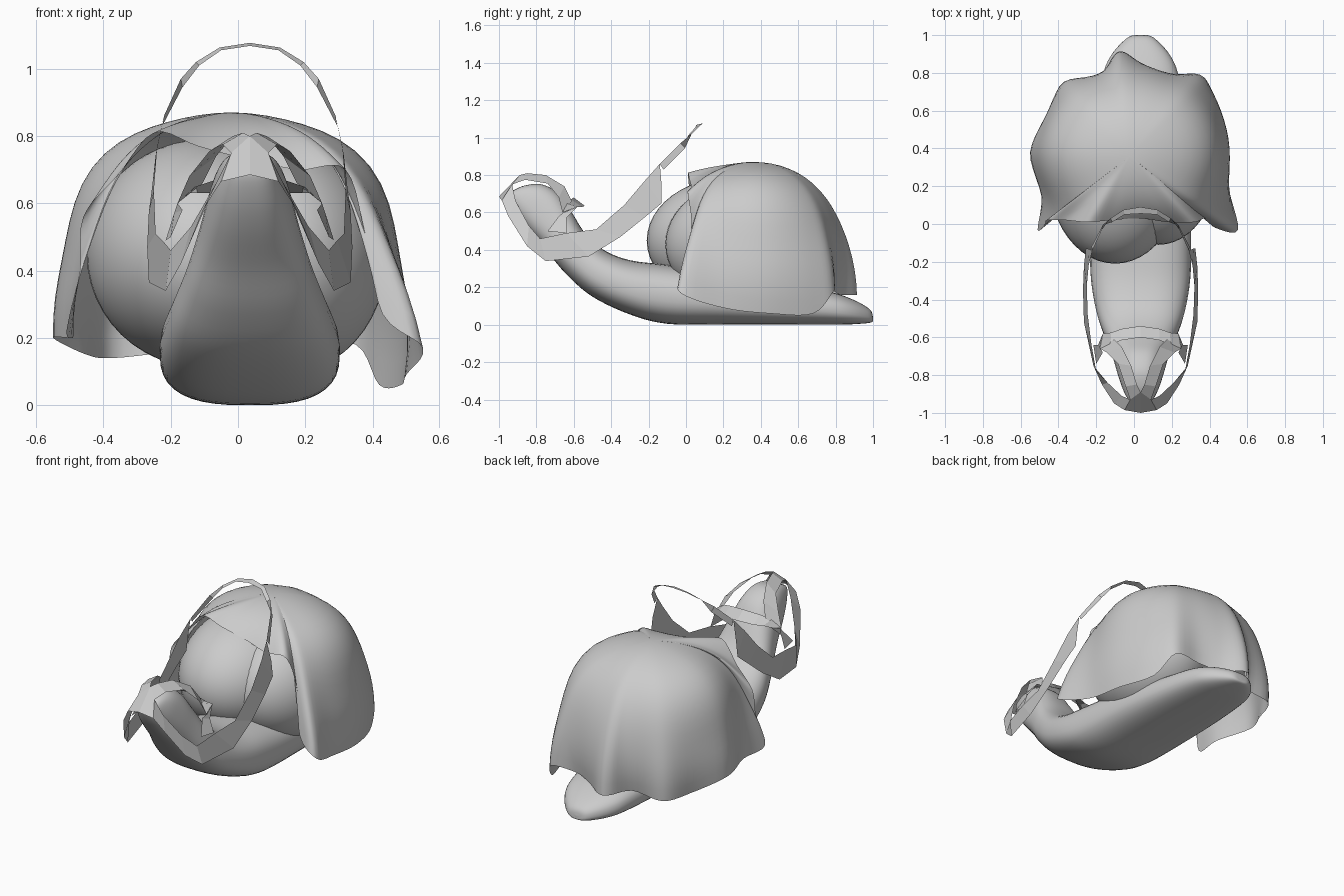
import bpy, math
from mathutils import Vector

if "Cube" in bpy.data.objects:
    bpy.data.objects.remove(bpy.data.objects["Cube"])

CX = 0.035  # symmetry plane of the body and bridle


def make(name, verts, faces, smooth=True, loc=(0, 0, 0)):
    me = bpy.data.meshes.new(name)
    me.from_pydata([tuple(v) for v in verts], [], faces)
    me.validate()
    ob = bpy.data.objects.new(name, me)
    bpy.context.collection.objects.link(ob)
    ob.location = loc
    if smooth:
        me.polygons.foreach_set("use_smooth", [True] * len(me.polygons))
    return ob


def catmull(rows, steps, closed=False):
    """Smooth interpolation through tuples of any length."""
    n, out = len(rows), []
    for i in range(n if closed else n - 1):
        idx = [i - 1, i, i + 1, i + 2]
        idx = [k % n if closed else min(max(k, 0), n - 1) for k in idx]
        a, b, c, d = (rows[k] for k in idx)
        for s in range(steps):
            t = s / steps
            out.append([0.5 * (2 * q + (r - p) * t + (2 * p - 5 * q + 4 * r - w) * t * t
                               + (3 * q - p - 3 * r + w) * t ** 3)
                        for p, q, r, w in zip(a, b, c, d)])
    if not closed:
        out.append(list(rows[-1]))
    return out


# Body: top y, top z, bottom y, bottom z, half width from tail to head
sections = [
    (1.0, .04, 1.0, .03, .01), (.98, .085, .99, .012, .07), (.88, .14, .9, .003, .158),
    (.75, .18, .78, 0, .205), (.5, .22, .5, 0, .24), (.2, .28, .2, 0, .262),
    (-.1, .32, -.1, .005, .268), (-.3, .345, -.3, .055, .262), (-.44, .40, -.5, .15, .232),
    (-.54, .49, -.64, .27, .19), (-.61, .60, -.75, .40, .152), (-.68, .70, -.86, .52, .122),
    (-.77, .75, -.925, .61, .095), (-.86, .745, -.96, .69, .06), (-.92, .72, -.93, .71, .01)]
SEG = 40
verts, faces = [], []
rings = catmull(sections, 5)
for ty, tz, by, bz, w in rings:
    for k in range(SEG):
        a = 2 * math.pi * k / SEG
        c, s = math.cos(a), math.sin(a)
        x = w * math.copysign(abs(c) ** .75, c) * (1 - .07 * max(s, 0))
        h = .5 + .5 * math.copysign(abs(s) ** .75, s)
        verts.append((CX + x, by + (ty - by) * h, max(0, bz + (tz - bz) * h)))
for i in range(len(rings) - 1):
    for k in range(SEG):
        m = (k + 1) % SEG
        faces.append((i * SEG + k, i * SEG + m, (i + 1) * SEG + m, (i + 1) * SEG + k))
faces.append(tuple(range(SEG))[::-1])
faces.append(tuple(range((len(rings) - 1) * SEG, len(rings) * SEG)))
make("body", verts, faces)

# Shell: large body whorl and a smaller neighbouring whorl
for name, loc, scale in (("shell_main_whorl", (-.1, .25, .45), (.35, .46, .34)),
                         ("shell_side_whorl", (.13, .31, .43), (.31, .42, .34))):
    bpy.ops.mesh.primitive_uv_sphere_add(segments=48, ring_count=24, location=loc)
    ob = bpy.context.object
    ob.name, ob.scale = name, scale
    bpy.ops.object.shade_smooth()

# Draped blanket: hem points, anticlockwise from the middle of the front edge
hem = [
    (.03, .03, .73), (.18, .01, .70), (.32, .01, .70), (.38, .03, .50), (.43, -.02, .27),
    (.55, -.03, .17), (.50, .2, .09), (.485, .45, .06), (.42, .68, .06), (.35, .79, .18),
    (.18, .79, .18), (.06, .83, .16), (-.05, .91, .16), (-.11, .89, .16), (-.18, .77, .16),
    (-.37, .75, .14), (-.45, .58, .15), (-.55, .38, .20), (-.49, .15, .20), (-.51, -.03, .22),
    (-.47, .0, .40), (-.46, .02, .56), (-.36, .02, .68), (-.25, .01, .81), (-.12, .02, .77)]
centre, rad = Vector((-.02, .36, .36)), Vector((.465, .455, .51))
hem = catmull(hem, 5, closed=True)
N, ROWS = len(hem), 18
verts, faces = [centre + Vector((0, 0, rad.z))], []
up = Vector((0, 0, 1))
for j in range(1, ROWS + 1):
    t = j / ROWS
    for p in hem:
        q = Vector(p) - centre
        q = Vector((q.x / rad.x, q.y / rad.y, q.z / rad.z))
        d = up.slerp(q.normalized(), t)
        r = 1 + (q.length - 1) * t ** 3
        pol = math.acos(max(-1, min(1, d.z)))
        r += (.03 + .14 * d.x ** 2) * math.sin(2 * pol) ** 2 * (1 - t ** 3) * (d.z > 0)
        verts.append(centre + Vector((d.x * rad.x, d.y * rad.y, d.z * rad.z)) * r)
for k in range(N):
    m = (k + 1) % N
    faces.append((0, 1 + k, 1 + m))
    for j in range(ROWS - 1):
        a = 1 + j * N
        faces.append((a + k, a + N + k, a + N + m, a + m))
make("blanket", verts, faces)


# Bridle: flat straps given by two edges, mirrored across the body
def strap(name, upper, lower):
    n = len(upper)
    ob = make(name, upper + lower,
              [(i, i + 1, n + i + 1, n + i) for i in range(n - 1)], False, (CX, 0, 0))
    mod = ob.modifiers.new("mirror", 'MIRROR')
    mod.use_clip = True


strap("nose_band",
      [(0, -.89, .80), (.055, -.93, .75), (.10, -.91, .66), (.175, -.84, .53), (.235, -.78, .46)],
      [(0, -1.0, .685), (.085, -.985, .665), (.14, -.95, .58), (.205, -.85, .42), (.25, -.75, .34)])
strap("rein_wide",
      [(.235, -.78, .46), (.26, -.64, .49), (.28, -.48, .51), (.285, -.33, .64),
       (.275, -.22, .77), (.255, -.14, .86)],
      [(.25, -.75, .34), (.30, -.52, .365), (.305, -.35, .47), (.30, -.22, .575),
       (.29, -.13, .65), (.28, -.13, .74)])
strap("rein_handle",
      [(.255, -.14, .86), (.205, -.03, .97), (.16, .03, 1.02), (.09, .075, 1.063), (0, .09, 1.077)],
      [(.26, -.12, .83), (.20, -.005, .945), (.15, .01, 1.01), (.085, .05, 1.055), (0, .055, 1.068)])
strap("cheek_strap",
      [(.235, -.74, .50), (.20, -.68, .58), (.215, -.655, .60)],
      [(.25, -.64, .49), (.225, -.64, .57), (.20, -.58, .63)])
strap("neck_band",
      [(0, -.60, .68), (.10, -.615, .67), (.16, -.64, .65), (.215, -.66, .60)],
      [(0, -.54, .635), (.10, -.555, .63), (.155, -.575, .63), (.20, -.58, .63)])
strap("face_strap",
      [(0, -.89, .80), (.02, -.85, .81), (.05, -.75, .80), (.10, -.65, .74), (.14, -.61, .66)],
      [(.055, -.93, .75), (.08, -.86, .775), (.12, -.74, .755), (.18, -.68, .68), (.215, -.66, .60)])
